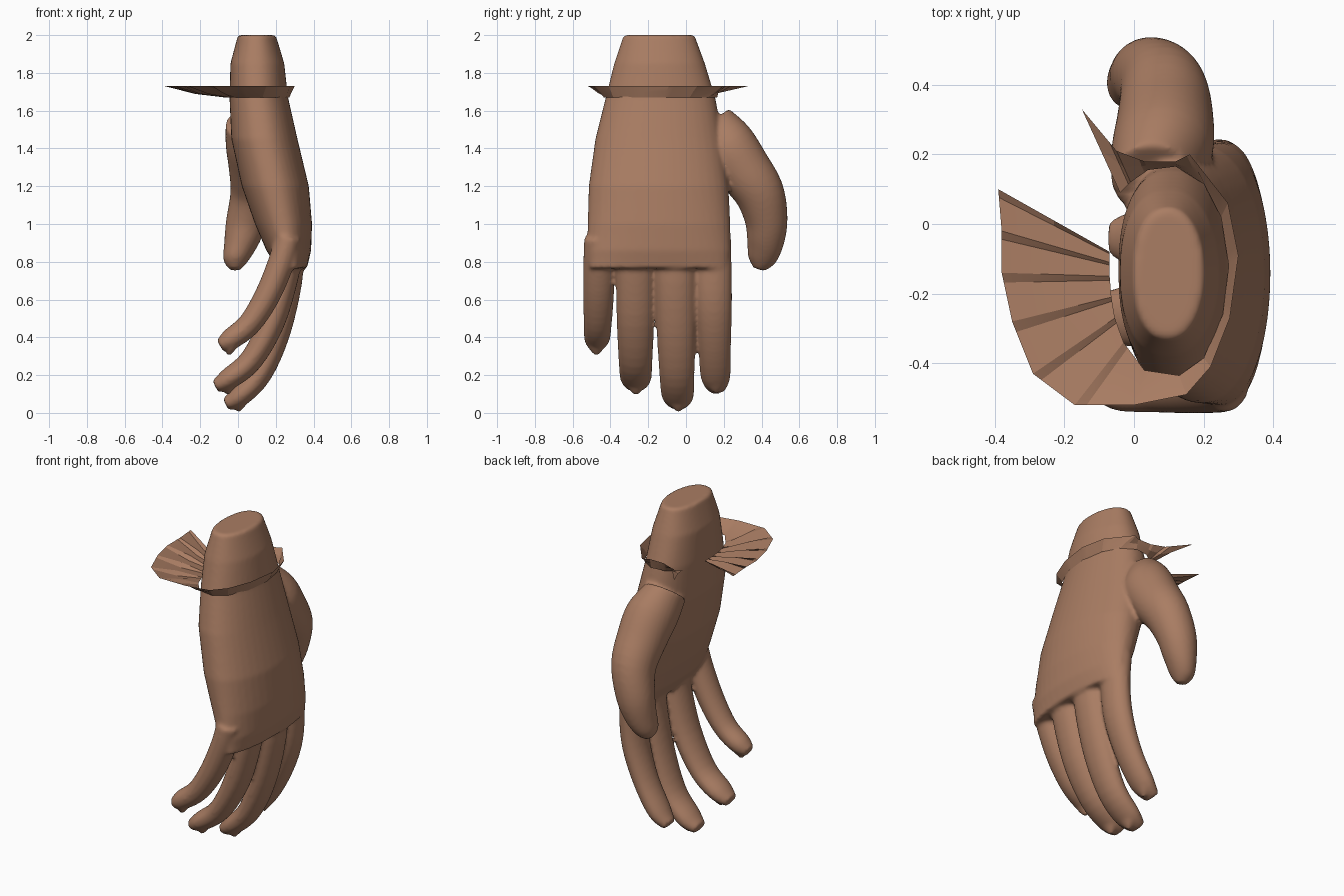
import bpy
import bmesh
import math
from mathutils import Vector

cube = bpy.data.objects.get("Cube")
if cube:
    bpy.data.objects.remove(cube)

skin = bpy.data.materials.new("warm brown")
skin.use_nodes = True
skin.diffuse_color = (0.40, 0.205, 0.125, 1)
skin.node_tree.nodes["Principled BSDF"].inputs["Base Color"].default_value = skin.diffuse_color


def make_object(bm, name):
    bmesh.ops.recalc_face_normals(bm, faces=bm.faces)
    mesh = bpy.data.meshes.new(name)
    bm.to_mesh(mesh)
    bm.free()
    mesh.materials.append(skin)
    obj = bpy.data.objects.new(name, mesh)
    bpy.context.collection.objects.link(obj)
    bpy.ops.object.select_all(action="DESELECT")
    obj.select_set(True)
    bpy.context.view_layer.objects.active = obj
    return obj


def smooth_rows(rows, steps=4):
    """Pass a Catmull-Rom spline through rows of numbers."""
    rows = [Vector(r) for r in rows]
    result = []
    for i in range(len(rows) - 1):
        p, q = rows[i], rows[i + 1]
        before, after = rows[max(i - 1, 0)], rows[min(i + 2, len(rows) - 1)]
        for k in range(steps):
            t = k / steps
            result.append(0.5 * (2 * p + (q - before) * t
                                 + (2 * before - 5 * p + 4 * q - after) * t ** 2
                                 + (3 * p - before - 3 * q + after) * t ** 3))
    return result + [rows[-1]]


def loft(bm, rings, front_power=1.0, back_power=1.0, sides=40):
    """Skin closed rings, each given as centre, first half-axis, second half-axis."""
    loops = []
    for centre, a, b in rings:
        loop = []
        for i in range(sides):
            t = math.tau * i / sides
            c, s = math.cos(t), math.sin(t)
            power = back_power if c > 0 else front_power
            c = math.copysign(abs(c) ** power, c)
            s = math.copysign(abs(s) ** power, s)
            loop.append(bm.verts.new(centre + a * c + b * s))
        loops.append(loop)
    for low, high in zip(loops, loops[1:]):
        for i in range(sides):
            j = (i + 1) % sides
            bm.faces.new((low[i], low[j], high[j], high[i]))
    bm.faces.new(loops[0])
    bm.faces.new(loops[-1])


def tube(bm, path, side):
    """Path entries are x, y, z, radius along side, radius across."""
    path = smooth_rows(path)
    points = [Vector(p[:3]) for p in path]
    rings = []
    for i, row in enumerate(path):
        ahead = points[min(i + 1, len(path) - 1)] - points[max(i - 1, 0)]
        across = ahead.cross(side).normalized()
        rings.append((points[i], side * row[3], across * row[4]))
    loft(bm, rings)


hand = bmesh.new()

# Wrist and palm: height, x range, y range
palm = [
    (2.0, 0.0, 0.2, -0.33, 0.045),
    (1.85, -0.04, 0.245, -0.38, 0.1),
    (1.67, -0.045, 0.265, -0.425, 0.155),
    (1.45, -0.035, 0.315, -0.48, 0.195),
    (1.2, 0.02, 0.375, -0.515, 0.225),
    (1.0, 0.09, 0.392, -0.52, 0.235),
    (0.86, 0.15, 0.387, -0.525, 0.235),
    (0.765, 0.21, 0.365, -0.51, 0.22),
]
loft(hand, [
    (Vector(((x0 + x1) / 2, (y0 + y1) / 2, z)),
     Vector(((x1 - x0) / 2, 0, 0)), Vector((0, (y1 - y0) / 2, 0)))
    for z, x0, x1, y0, y1 in palm], front_power=0.85, back_power=0.97)

# Fingers: y at root and tip, width, curved path in x and z
fingers = [
    (-0.455, -0.475, 0.084,
     [(0.265, 0.93), (0.23, 0.8), (0.155, 0.62), (0.06, 0.47), (-0.04, 0.39), (-0.095, 0.355)]),
    (-0.27, -0.265, 0.102,
     [(0.28, 0.9), (0.25, 0.72), (0.18, 0.48), (0.07, 0.28), (-0.05, 0.18), (-0.12, 0.14)]),
    (-0.06, -0.04, 0.106,
     [(0.28, 0.9), (0.27, 0.7), (0.21, 0.43), (0.12, 0.21), (0.01, 0.09), (-0.065, 0.045)]),
    (0.14, 0.16, 0.098,
     [(0.24, 0.94), (0.255, 0.75), (0.235, 0.55), (0.165, 0.35), (0.07, 0.19), (0.0, 0.125)]),
]
taper = [1, 1, 0.97, 0.88, 0.8, 0.48]
for root, tip, wide, curve in fingers:
    path = []
    for i, ((x, z), scale) in enumerate(zip(curve, taper)):
        y = root + (tip - root) * i / 5
        path.append((x, y, z, wide * scale, 0.07 * scale))
    tube(hand, path, Vector((0, 1, 0)))
    # Pointed nail on the outer side of the tip
    x, z = curve[-2]
    tube(hand, [(x + 0.03, tip, z - 0.01, 0.05, 0.025),
                (x + 0.005, tip, z - 0.05, 0.04, 0.02),
                (x - 0.01, tip, z - 0.085, 0.012, 0.01)], Vector((0, 1, 0)))

# Thumb
tube(hand, [
    (0.05, 0.125, 1.53, 0.115, 0.13),
    (0.08, 0.21, 1.42, 0.145, 0.155),
    (0.09, 0.305, 1.29, 0.138, 0.145),
    (0.085, 0.388, 1.165, 0.125, 0.132),
    (0.05, 0.425, 1.02, 0.113, 0.113),
    (0.02, 0.42, 0.9, 0.093, 0.097),
    (-0.01, 0.4, 0.81, 0.067, 0.074),
    (-0.015, 0.385, 0.76, 0.03, 0.03),
], Vector((1, 0, 0)))

# Merge palm, fingers and thumb into one soft skin
obj = make_object(hand, "hand")
remesh = obj.modifiers.new("merge", "REMESH")
remesh.mode = "VOXEL"
remesh.voxel_size = 0.0115
soften = obj.modifiers.new("soften", "SMOOTH")
soften.factor = 0.5
soften.iterations = 5
for name in ("merge", "soften"):
    bpy.ops.object.modifier_apply(modifier=name)
bpy.ops.object.shade_smooth_by_angle(angle=math.radians(50))

# Pleated cuff: matching inner and outer edge points, open beside the palm
cuff = [
    ((-0.07, -0.08), (-0.39, 0.1)), ((-0.07, -0.11), (-0.38, -0.02)),
    ((-0.07, -0.15), (-0.38, -0.14)), ((-0.065, -0.21), (-0.35, -0.28)),
    ((-0.055, -0.27), (-0.29, -0.43)), ((-0.03, -0.34), (-0.17, -0.52)),
    ((0.03, -0.42), (0.0, -0.52)), ((0.13, -0.435), (0.15, -0.49)),
    ((0.2, -0.385), (0.22, -0.41)), ((0.255, -0.26), (0.275, -0.27)),
    ((0.272, -0.12), (0.3, -0.09)), ((0.25, 0.02), (0.27, 0.06)),
    ((0.2, 0.115), (0.16, 0.2)), ((0.12, 0.165), (0.12, 0.18)),
    ((0.04, 0.155), (0.03, 0.18)), ((-0.01, 0.12), (-0.05, 0.21)),
    ((-0.04, 0.09), (-0.15, 0.33)),
]
bm = bmesh.new()
columns = []
for i, (inner, outer) in enumerate(cuff):
    stops = [(Vector((*inner, 1.67)), Vector((*outer, 1.73)))]
    if i + 1 < len(cuff):
        after = [Vector((*cuff[i + 1][0], 1.67)), Vector((*cuff[i + 1][1], 1.73))]
        stops.append([p.lerp(q, 0.2) for p, q in zip(stops[0], after)])
    for k, (low, high) in enumerate(stops):
        # Alternate columns dip, deeper where the cuff flares wide
        middle = low.lerp(high, 0.5)
        middle.z += (0.5 - k) * min(0.022, (high - low).length * 0.08)
        columns.append([bm.verts.new(p) for p in (low, middle, high)])
for a, b in zip(columns, columns[1:]):
    for r in range(2):
        bm.faces.new((a[r], b[r], b[r + 1], a[r + 1]))
make_object(bm, "pleated_cuff")
bpy.ops.object.shade_smooth_by_angle(angle=math.radians(15))
